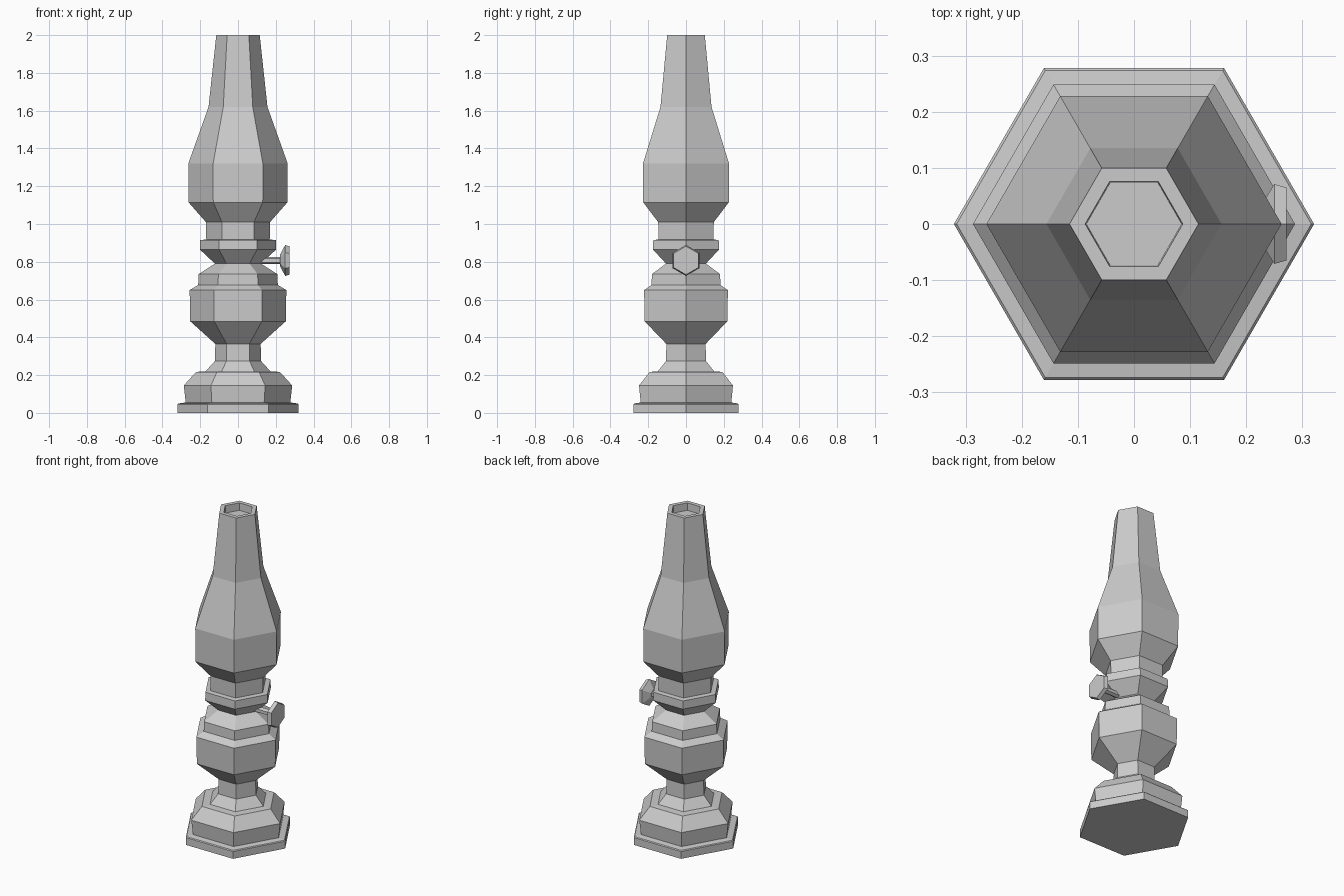
import bpy, bmesh
from math import cos, sin, pi
from mathutils import Matrix

if "Cube" in bpy.data.objects:
    bpy.data.objects.remove(bpy.data.objects["Cube"])


def hex_lathe(name, profile, matrix=Matrix()):
    """Six-sided turned part from (radius, height) pairs, capped at both ends."""
    bm = bmesh.new()
    rings = [[bm.verts.new((r * cos(i * pi / 3), r * sin(i * pi / 3), z)) for i in range(6)]
             for r, z in profile]
    for a, b in zip(rings, rings[1:]):
        for i in range(6):
            j = (i + 1) % 6
            bm.faces.new((a[i], a[j], b[j], b[i]))
    bm.faces.new(rings[0][::-1])
    bm.faces.new(rings[-1])
    bmesh.ops.transform(bm, matrix=matrix, verts=bm.verts)
    bmesh.ops.recalc_face_normals(bm, faces=bm.faces)
    mesh = bpy.data.meshes.new(name)
    bm.to_mesh(mesh)
    bm.free()
    obj = bpy.data.objects.new(name, mesh)
    bpy.context.collection.objects.link(obj)
    return obj


# Stepped foot and lower stem, oil font, and burner collar
hex_lathe("lamp_base", [
    (0.321, 0), (0.321, 0.045), (0.316, 0.05), (0.277, 0.055),
    (0.287, 0.145), (0.222, 0.217), (0.172, 0.22), (0.122, 0.275),
    (0.120, 0.365), (0.253, 0.485), (0.256, 0.65), (0.211, 0.677),
    (0.208, 0.735), (0.122, 0.79), (0.202, 0.865), (0.200, 0.915),
    (0.168, 0.918)])

# Glass chimney with a recessed mouth
hex_lathe("chimney", [
    (0.168, 0.918), (0.170, 1.01), (0.262, 1.115), (0.263, 1.32),
    (0.156, 1.62), (0.115, 2.0), (0.087, 2.0), (0.085, 1.955)])

# Wick knob and its shaft, turned about the x axis with a corner pointing up
along_x = Matrix.Translation((0, 0, 0.807)) @ Matrix.Rotation(pi / 2, 4, 'Y')
hex_lathe("wick_shaft", [(0.019, 0.08), (0.019, 0.235)], along_x)
hex_lathe("wick_knob", [(0.03, 0.222), (0.082, 0.25), (0.075, 0.272)], along_x)
